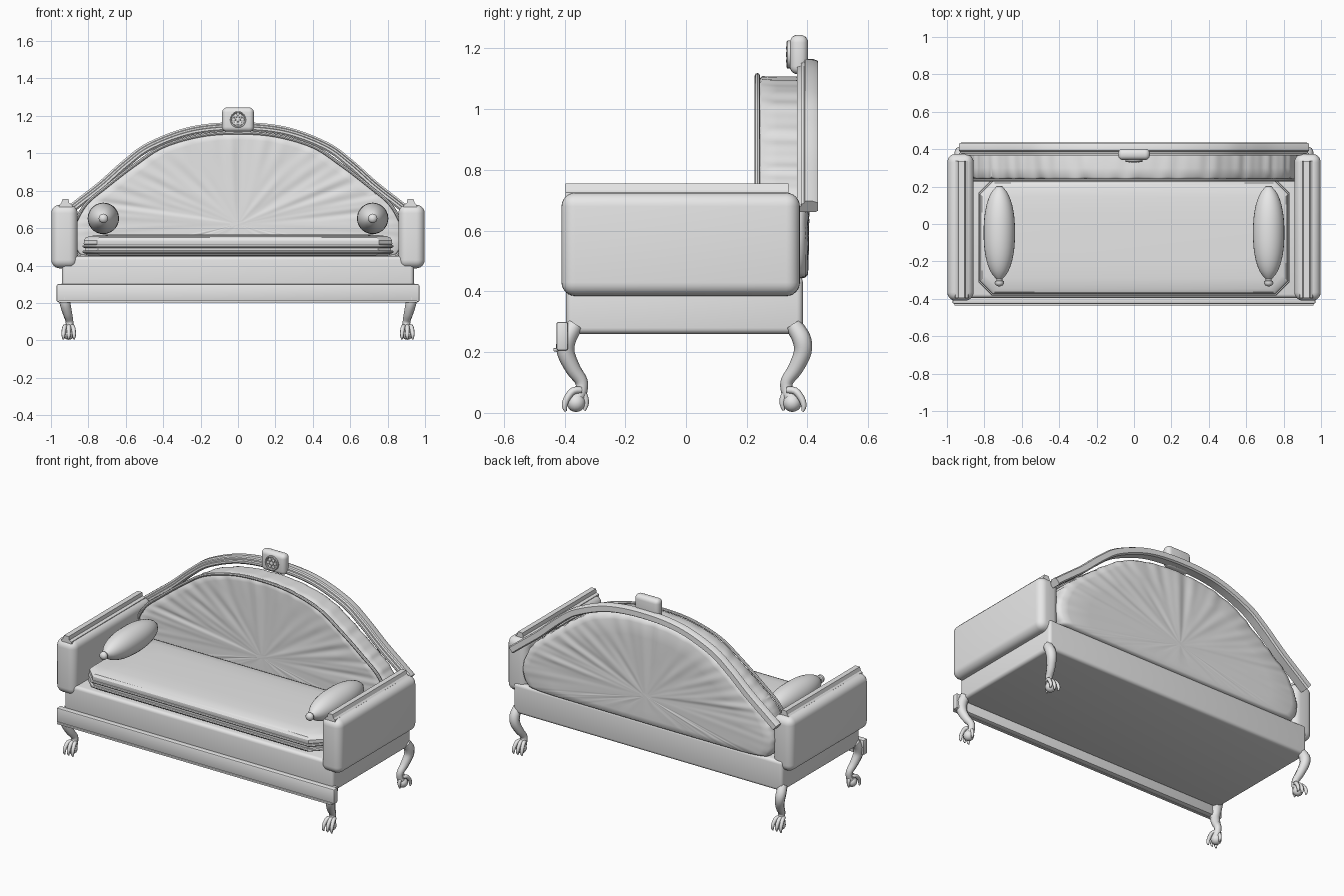
import bpy, bmesh, math
from mathutils import Vector

if "Cube" in bpy.data.objects:
    bpy.data.objects.remove(bpy.data.objects["Cube"])

grey = bpy.data.materials.new("plain_grey")
grey.diffuse_color = (0.8, 0.8, 0.8, 1)
grey.use_nodes = True
grey.node_tree.nodes["Principled BSDF"].inputs["Base Color"].default_value = grey.diffuse_color


def finish(name, bm, angle=40):
    bmesh.ops.recalc_face_normals(bm, faces=bm.faces)
    me = bpy.data.meshes.new(name)
    bm.to_mesh(me)
    bm.free()
    me.materials.append(grey)
    ob = bpy.data.objects.new(name, me)
    bpy.context.collection.objects.link(ob)
    bpy.ops.object.select_all(action='DESELECT')
    ob.select_set(True)
    bpy.context.view_layer.objects.active = ob
    bpy.ops.object.shade_smooth_by_angle(angle=math.radians(angle))
    return ob


def box(name, lo, hi, bevel=0.0, seg=4):
    lo, hi = Vector(lo), Vector(hi)
    bm = bmesh.new()
    bmesh.ops.create_cube(bm, size=1)
    for v in bm.verts:
        v.co = (lo + hi) / 2 + v.co * (hi - lo)
    if bevel:
        bmesh.ops.bevel(bm, geom=bm.edges[:], offset=bevel, segments=seg,
                        profile=0.5, affect='EDGES')
    return finish(name, bm)


def add_loft(bm, rings, closed=False):
    """Skin a row of equal rings, capping the ends unless closed."""
    vs = [[bm.verts.new(p) for p in r] for r in rings]
    n = len(vs[0])
    for i in range(len(vs) - (0 if closed else 1)):
        a, b = vs[i], vs[(i + 1) % len(vs)]
        for j in range(n):
            k = (j + 1) % n
            bm.faces.new((a[j], a[k], b[k], b[j]))
    if not closed:
        bm.faces.new(vs[0])
        bm.faces.new(vs[-1])


def loft(name, rings, closed=False, angle=40):
    bm = bmesh.new()
    add_loft(bm, rings, closed)
    return finish(name, bm, angle)


def spline(pts, n, closed=False):
    """Catmull-Rom samples through points of any dimension."""
    m = len(pts)
    out = []
    for i in range(m if closed else m - 1):
        idx = [(i + d) % m if closed else min(max(i + d, 0), m - 1) for d in (-1, 0, 1, 2)]
        p = [Vector(pts[k]) for k in idx]
        for s in range(n):
            t = s / n
            out.append(0.5 * (2 * p[1] + (p[2] - p[0]) * t
                              + (2 * p[0] - 5 * p[1] + 4 * p[2] - p[3]) * t * t
                              + (3 * p[1] - p[0] - 3 * p[2] + p[3]) * t ** 3))
    return out if closed else out + [Vector(pts[-1])]


def sweep_arch(path, profile, closed=False):
    """Sweep (outward, y) profile points along a path in the x-z plane."""
    rings, m = [], len(path)
    for i, p in enumerate(path):
        a = path[(i - 1) % m] if closed else path[max(i - 1, 0)]
        b = path[(i + 1) % m] if closed else path[min(i + 1, m - 1)]
        t = (b - a).normalized()
        rings.append([(p.x - t.y * o, y, p.y + t.x * o) for o, y in profile])
    return rings


def tube(pts, sides=10, steps=5):
    """Rings round a path lying in a y-z plane; points are (x, y, z, radius)."""
    path = spline(pts, steps)
    rings = []
    for i, p in enumerate(path):
        t = (path[min(i + 1, len(path) - 1)] - path[max(i - 1, 0)]).to_3d().normalized()
        u = t.cross(Vector((1, 0, 0))).normalized()
        w = t.cross(u)
        rings.append([p.to_3d() + p[3] * (u * math.cos(a) + w * math.sin(a))
                      for a in (math.tau * k / sides for k in range(sides))])
    return rings


# Seat base and front rail
box("seat_base", (-0.94, -0.395, 0.26), (0.94, 0.385, 0.45), 0.02)
box("front_rail", (-0.97, -0.427, 0.205), (0.97, -0.388, 0.30), 0.008, 2)
box("front_rail_bead", (-0.96, -0.437, 0.202), (0.96, -0.42, 0.214), 0.004, 2)


# Seat cushion with cut corners and double piping
def octagon(inset, z):
    x, y0, y1, c = 0.83 - inset, -0.38 + inset, 0.235 - inset, 0.07
    return [(x, y0 + c, z), (x, y1 - c, z), (x - c, y1, z), (-x + c, y1, z),
            (-x, y1 - c, z), (-x, y0 + c, z), (-x + c, y0, z), (x - c, y0, z)]


loft("seat_cushion", [octagon(i, z) for i, z in (
    (0.05, 0.445), (0.02, 0.455), (0.01, 0.47), (0.012, 0.50), (0.005, 0.515), (0.006, 0.535),
    (0.016, 0.549), (0.035, 0.557), (0.09, 0.564), (0.18, 0.567))], angle=30)
for z in (0.473, 0.503):
    loft("cushion_piping", [octagon(0.007 - 0.009 * math.cos(a), z + 0.008 * math.sin(a))
                            for a in (math.tau * k / 8 for k in range(8))], closed=True)

# Gathered back panel, fanned folds on both faces
half = [(0.78, 0.445), (0.865, 0.475), (0.885, 0.58), (0.82, 0.72), (0.70, 0.825),
        (0.55, 0.94), (0.40, 1.037), (0.20, 1.095)]
outline = spline(half + [(0, 1.11)] + [(-x, z) for x, z in reversed(half)]
                 + [(-0.4, 0.44), (0.4, 0.44)], 16, closed=True)


def fold(x, z):
    u = x / (z + 0.25)
    s = math.sin(58 * u) * 0.6 + math.sin(93 * u + 1.3) * 0.4 + math.sin(31 * u + 0.5) * 0.3
    return s * min(1, max(0, (z - 0.42) / 0.3))


def panel_ring(s, y, amp, rim=0.0):
    ring = []
    for p in outline:
        x, z = p.x * s, 0.62 + (p.y - 0.62) * s
        f = fold(x, z)
        ring.append((x * (1 + rim * f), y + amp * f, z + rim * f * (z - 0.44)))
    return ring


rows = [(0.05, 0.240, 0.002, 0), (0.25, 0.240, 0.003, 0), (0.5, 0.240, 0.004, 0),
        (0.75, 0.240, 0.005, 0), (0.92, 0.240, 0.005, 0), (0.98, 0.241, 0.003, 0),
        (0.995, 0.25, 0, 0.002), (0.99, 0.30, 0, 0.005), (0.99, 0.36, 0, 0.005),
        (0.985, 0.378, 0, 0.003), (0.965, 0.393, 0.003, 0), (0.92, 0.401, 0.004, 0),
        (0.75, 0.403, 0.005, 0), (0.5, 0.403, 0.004, 0), (0.25, 0.403, 0.003, 0),
        (0.05, 0.403, 0.002, 0)]
loft("back_panel", [panel_ring(*r) for r in rows], angle=60)
loft("back_panel_piping", sweep_arch(outline, [
    (0.009 * math.cos(a), 0.235 + 0.009 * math.sin(a))
    for a in (math.tau * k / 8 for k in range(8))], closed=True))

# Stepped arched frame
side = [(0.925, 0.682), (0.86, 0.733), (0.73, 0.835), (0.60, 0.95), (0.47, 1.043),
        (0.25, 1.124)]
arch = spline([(-x, z) for x, z in side] + [(0, 1.147)] + side[::-1], 8)
loft("arched_frame", sweep_arch(arch, [
    (-0.027, 0.374), (-0.018, 0.366), (-0.006, 0.366), (-0.003, 0.378), (0.006, 0.378),
    (0.010, 0.388), (0.019, 0.392), (0.019, 0.418), (0.012, 0.434), (-0.02, 0.435),
    (-0.027, 0.425)]), angle=30)

# Crest block with rosette
box("crest_block", (-0.085, 0.342, 1.115), (0.085, 0.402, 1.245), 0.026, 5)


def disc(name, x, z, profile, n=20):
    return loft(name, [[(x + r * math.cos(math.tau * k / n), y, z + r * math.sin(math.tau * k / n))
                        for k in range(n)] for y, r in profile])


disc("rosette_rim", 0, 1.18, [(0.345, 0.046), (0.334, 0.046), (0.331, 0.042),
                              (0.334, 0.037), (0.340, 0.035)])
disc("rosette_centre", 0, 1.18, [(0.342, 0.013), (0.332, 0.012), (0.329, 0.006)])
for k in range(6):
    a = math.tau * k / 6
    disc("rosette_petal", 0.024 * math.cos(a), 1.18 + 0.024 * math.sin(a),
         [(0.342, 0.011), (0.333, 0.010), (0.330, 0.005)], 10)

for sx in (-1, 1):
    # Padded arms with top rails
    xs = sorted((sx * 0.858, sx * 0.998))
    box("arm", (xs[0], -0.41, 0.385), (xs[1], 0.375, 0.725), 0.045, 6)
    loft("arm_rail", [[(sx * x, y, z) for x, z in (
        (0.885, 0.712), (0.887, 0.725), (0.902, 0.733), (0.906, 0.755), (0.938, 0.755),
        (0.945, 0.733), (0.955, 0.725), (0.957, 0.712))] for y in (-0.396, 0.338)], angle=20)

    # Spindle bolster with end button
    prof = []
    for k in range(21):
        t = -math.cos(math.pi * k / 20)
        prof.append((-0.047 + 0.25 * t, 0.084 * max(0.05, 1 - abs(t) ** 2.3) ** 0.55))
    disc("bolster", sx * 0.72, 0.652, prof, 28)
    disc("bolster_button", sx * 0.72, 0.652, [(-0.285, 0.016), (-0.302, 0.016), (-0.306, 0.024),
                                              (-0.318, 0.025), (-0.328, 0.018), (-0.333, 0.006)], 16)

    for sy, off in ((-1, 0.0), (1, -0.012)):
        # Curved legs
        loft("leg", tube([(sx * x, sy * (y + off), z, r) for x, y, z, r in (
            (0.925, 0.365, 0.29, 0.028), (0.93, 0.392, 0.245, 0.031), (0.925, 0.396, 0.20, 0.029),
            (0.912, 0.372, 0.145, 0.025), (0.902, 0.345, 0.105, 0.021),
            (0.90, 0.345, 0.075, 0.021), (0.902, 0.358, 0.05, 0.026))], 8), angle=50)
        # Claw and ball feet
        bm = bmesh.new()
        bmesh.ops.create_uvsphere(bm, u_segments=14, v_segments=10, radius=0.031)
        bmesh.ops.translate(bm, verts=bm.verts, vec=(sx * 0.905, sy * (0.362 + off), 0.034))
        for dx in (-0.026, 0, 0.026):
            add_loft(bm, tube([(sx * 0.905 + dx * w, sy * (y + off), z, r) for w, y, z, r in (
                (0.5, 0.345, 0.075, 0.011), (0.85, 0.372, 0.072, 0.012),
                (1.05, 0.393, 0.046, 0.011), (1.1, 0.400, 0.022, 0.009),
                (1.1, 0.396, 0.005, 0.004))], 8, 3))
        add_loft(bm, tube([(sx * 0.905, sy * (y + off), z, r) for y, z, r in (
            (0.350, 0.075, 0.010), (0.334, 0.055, 0.011), (0.329, 0.03, 0.009),
            (0.334, 0.008, 0.004))], 8, 3))
        finish("claw_foot", bm, 60)
